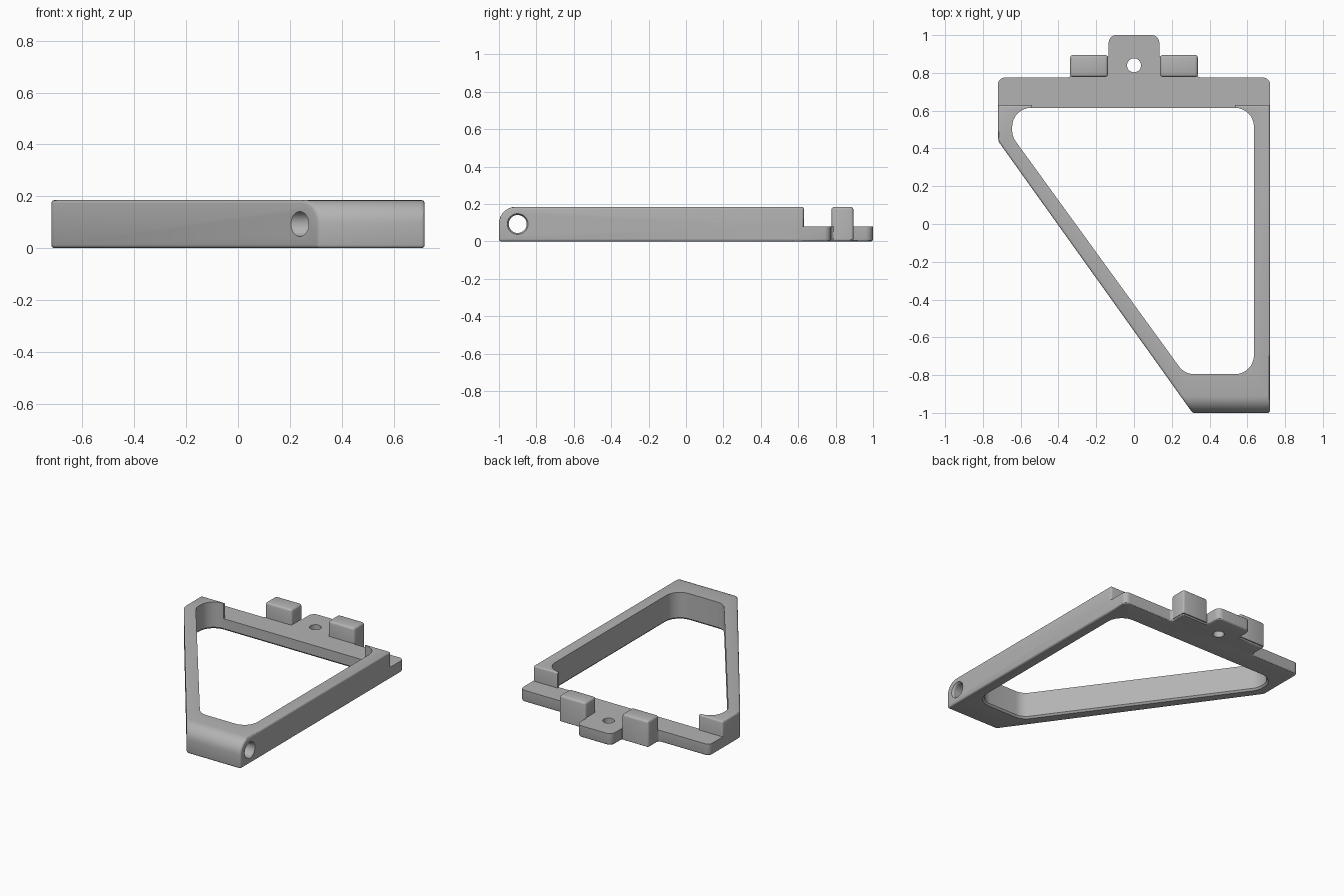
import bpy, bmesh, math
from mathutils import Vector, Matrix

cube = bpy.data.objects.get("Cube")
if cube:
    bpy.data.objects.remove(cube, do_unlink=True)

HEIGHT, LOW, EDGE = 0.185, 0.08, 0.012

grey = bpy.data.materials.new("plain grey")
grey.use_nodes = True
colour = (0.45, 0.45, 0.45, 1)
grey.diffuse_color = colour
grey.node_tree.nodes["Principled BSDF"].inputs["Base Color"].default_value = colour


def rounded(corners, steps=8):
    """Turn (x, y, radius) corners into an outline with arcs."""
    points = []
    for i, (x, y, r) in enumerate(corners):
        p = Vector((x, y))
        if r == 0:
            points.append(p)
            continue
        d1 = (Vector(corners[i - 1][:2]) - p).normalized()
        d2 = (Vector(corners[(i + 1) % len(corners)][:2]) - p).normalized()
        half = d1.angle(d2) / 2
        centre = p + (d1 + d2).normalized() * r / math.sin(half)
        a = (p + d1 * r / math.tan(half) - centre).normalized()
        b = (p + d2 * r / math.tan(half) - centre).normalized()
        points += [centre + a.slerp(b, k / steps) * r for k in range(steps + 1)]
    return points


def prism(corners, levels):
    """Extrude an outline through the given heights."""
    bm = bmesh.new()
    base = [bm.verts.new((p.x, p.y, levels[0])) for p in rounded(corners)]
    face = bm.faces.new(base)
    for low, high in zip(levels, levels[1:]):
        out = bmesh.ops.extrude_face_region(bm, geom=[face], use_keep_orig=(low == levels[0]))
        verts = [g for g in out["geom"] if isinstance(g, bmesh.types.BMVert)]
        bmesh.ops.translate(bm, verts=verts, vec=(0, 0, high - low))
        old, face = face, next(g for g in out["geom"] if isinstance(g, bmesh.types.BMFace))
        if low != levels[0] and old.is_valid:
            bm.faces.remove(old)
    bmesh.ops.recalc_face_normals(bm, faces=bm.faces)
    return bm


def bevel(bm, rule, width, segments):
    edges = [e for e in bm.edges if rule(e)]
    bmesh.ops.bevel(bm, geom=edges, offset=width, segments=segments, profile=0.5,
                    affect='EDGES', clamp_overlap=True)


def middle(edge):
    return (edge.verts[0].co + edge.verts[1].co) / 2


def make(name, bm):
    mesh = bpy.data.meshes.new(name)
    bm.to_mesh(mesh)
    bm.free()
    mesh.materials.append(grey)
    obj = bpy.data.objects.new(name, mesh)
    bpy.context.collection.objects.link(obj)
    return obj


def cylinder(name, r1, r2, length, matrix):
    bm = bmesh.new()
    bmesh.ops.create_cone(bm, cap_ends=True, segments=32, radius1=r1, radius2=r2,
                          depth=length, matrix=matrix)
    return make(name, bm)


def rectangle(x0, x1, y0, y1):
    return [(x0, y0, 0), (x1, y0, 0), (x1, y1, 0), (x0, y1, 0)]


def combine(target, other, operation):
    mod = target.modifiers.new(operation.lower(), 'BOOLEAN')
    mod.operation, mod.object, mod.solver = operation, other, 'EXACT'
    bpy.context.view_layer.objects.active = target
    bpy.ops.object.modifier_apply(modifier=mod.name)
    bpy.data.objects.remove(other, do_unlink=True)


# Tall frame body with a rounded front top edge and softened rims
bm = prism([(-0.72, 0.63, 0), (-0.72, 0.44, 0.06), (0.31, -1, 0),
            (0.72, -1, 0), (0.72, 0.63, 0)], [0, HEIGHT])
bevel(bm, lambda e: middle(e).y < -0.99 and middle(e).z > 0.18, 0.09, 8)
bevel(bm, lambda e: e.calc_face_angle(0) > 0.5, EDGE, 3)
frame = make("frame", bm)

# Low rear plate with shoulders and a central tab
side = [(0.72, 0.56, 0), (0.72, 0.775, 0.035), (0.335, 0.775, 0.02),
        (0.335, 0.887, 0.015), (0.134, 0.887, 0), (0.134, 1, 0.04)]
bm = prism(side + [(-x, y, r) for x, y, r in reversed(side)], [0, LOW])
bevel(bm, lambda e: middle(e).z < 0.001, EDGE, 3)
combine(frame, make("rear_plate", bm), 'UNION')

# Pair of upright blocks beside the tab
for sign in (-1, 1):
    xs = sorted((sign * 0.138, sign * 0.338))
    bm = prism(rectangle(*xs, 0.778, 0.895), [0.01, HEIGHT])
    bevel(bm, lambda e: middle(e).z > 0.02, 0.015, 3)
    combine(frame, make("block", bm), 'UNION')

# Central opening, flared at its lower rim
bm = prism([(-0.645, 0.615, 0.1), (-0.645, 0.463, 0.1), (0.268, -0.795, 0.1),
            (0.635, -0.795, 0.1), (0.635, 0.615, 0.1)], [-0.001, EDGE, 0.3])
bm.normal_update()
for v in bm.verts:
    if v.co.z < 0:
        v.co += Vector((v.normal.x, v.normal.y, 0)).normalized() * EDGE
combine(frame, make("opening_cutter", bm), 'DIFFERENCE')

# Drop the wall between the two rear ends down to the plate
notch = prism(rectangle(-0.54, 0.535, 0.58, 0.7), [LOW, 0.3])
combine(frame, make("notch_cutter", notch), 'DIFFERENCE')

# Cross hole at the front, its chamfer, and the tab hole
across = Matrix.Rotation(math.pi / 2, 4, 'Y')
combine(frame, cylinder("cross_hole", 0.048, 0.048, 2,
                        Matrix.Translation((0.5, -0.9, 0.093)) @ across), 'DIFFERENCE')
combine(frame, cylinder("hole_chamfer", 0.046, 0.058, 0.02,
                        Matrix.Translation((0.714, -0.9, 0.093)) @ across), 'DIFFERENCE')
combine(frame, cylinder("tab_hole", 0.037, 0.037, 1, Matrix.Translation((0, 0.84, 0))),
        'DIFFERENCE')

# Smooth the curved surfaces, keep the edges crisp
bpy.ops.object.select_all(action='DESELECT')
frame.select_set(True)
bpy.context.view_layer.objects.active = frame
bpy.ops.object.shade_smooth_by_angle(angle=math.radians(30))
